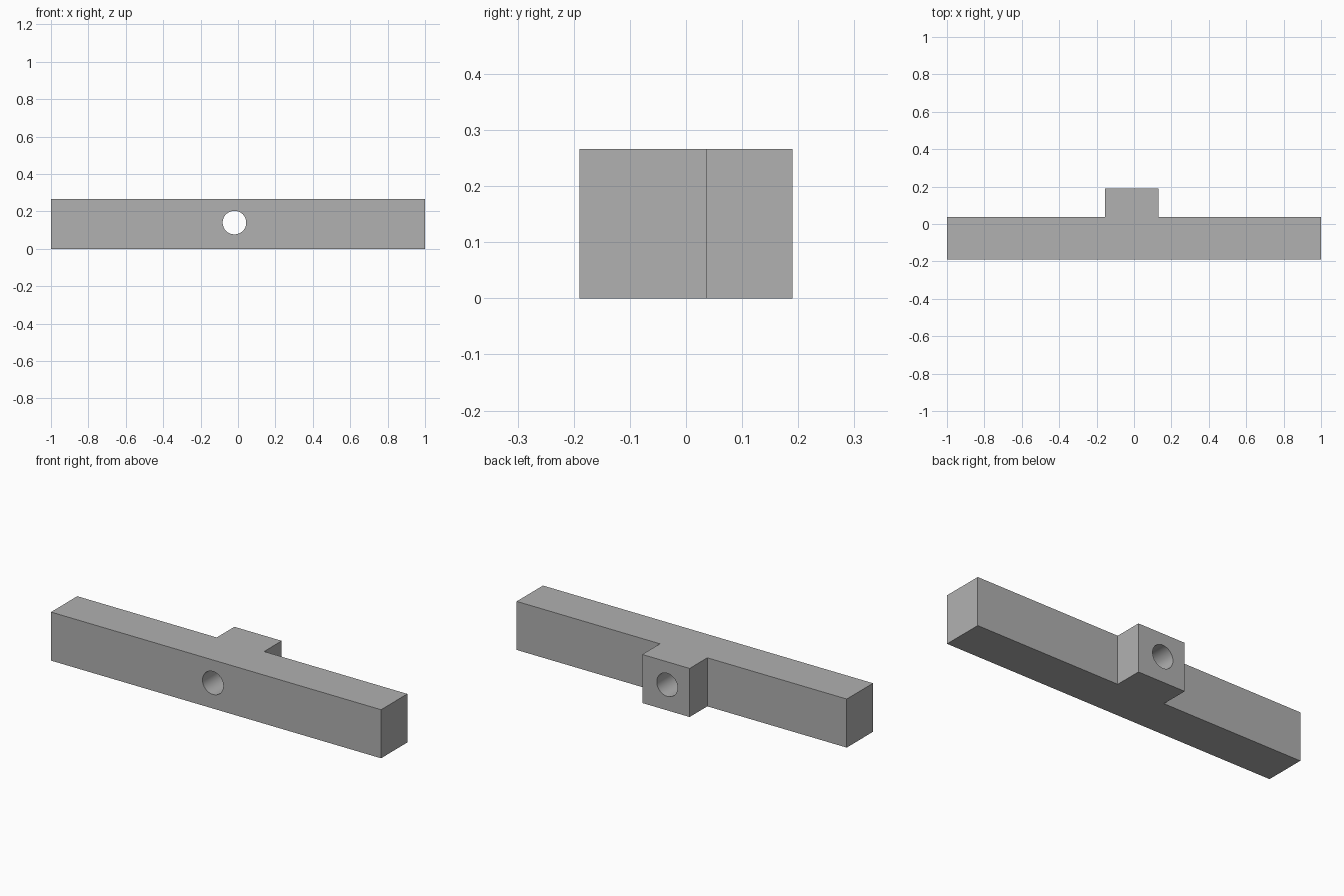
import bpy
import bmesh
from math import radians

cube = bpy.data.objects.get("Cube")
if cube:
    bpy.data.objects.remove(cube, do_unlink=True)

HEIGHT = 0.266
FRONT, STEP, BACK = -0.19, 0.037, 0.19
BOSS_RIGHT, BOSS_LEFT = -0.155, 0.132
HOLE_X, HOLE_Z, HOLE_RADIUS = -0.019, 0.14, 0.063

# Plain grey material
grey = bpy.data.materials.new("plain grey")
grey.use_nodes = True
colour = (0.44, 0.44, 0.44, 1)
grey.diffuse_color = colour
grey.node_tree.nodes["Principled BSDF"].inputs["Base Color"].default_value = colour

# Bar with a rear boss: one T-shaped outline extruded upwards
outline = [(-1, FRONT), (1, FRONT), (1, STEP), (BOSS_LEFT, STEP),
           (BOSS_LEFT, BACK), (BOSS_RIGHT, BACK), (BOSS_RIGHT, STEP), (-1, STEP)]
bm = bmesh.new()
base = bm.faces.new([bm.verts.new((x, y, 0)) for x, y in outline])
top = bmesh.ops.extrude_face_region(bm, geom=[base])["geom"]
bmesh.ops.translate(bm, vec=(0, 0, HEIGHT),
                    verts=[v for v in top if isinstance(v, bmesh.types.BMVert)])
bmesh.ops.recalc_face_normals(bm, faces=bm.faces)
mesh = bpy.data.meshes.new("bar_with_boss")
bm.to_mesh(mesh)
bm.free()
mesh.materials.append(grey)
bar = bpy.data.objects.new("bar_with_boss", mesh)
bpy.context.collection.objects.link(bar)

# Round through-hole from front to back
bpy.ops.mesh.primitive_cylinder_add(vertices=64, radius=HOLE_RADIUS, depth=1,
                                    location=(HOLE_X, 0, HOLE_Z),
                                    rotation=(radians(90), 0, 0))
cutter = bpy.context.object
cutter.name = "hole_cutter"
cutter.hide_render = True
cutter.data.materials.append(grey)

cut = bar.modifiers.new("through_hole", "BOOLEAN")
cut.operation = "DIFFERENCE"
cut.solver = "EXACT"
cut.object = cutter

bpy.ops.object.select_all(action="DESELECT")
bar.select_set(True)
bpy.context.view_layer.objects.active = bar
bpy.ops.object.modifier_apply(modifier=cut.name)
bpy.data.objects.remove(cutter, do_unlink=True)
bpy.ops.object.shade_smooth_by_angle(angle=radians(30))
